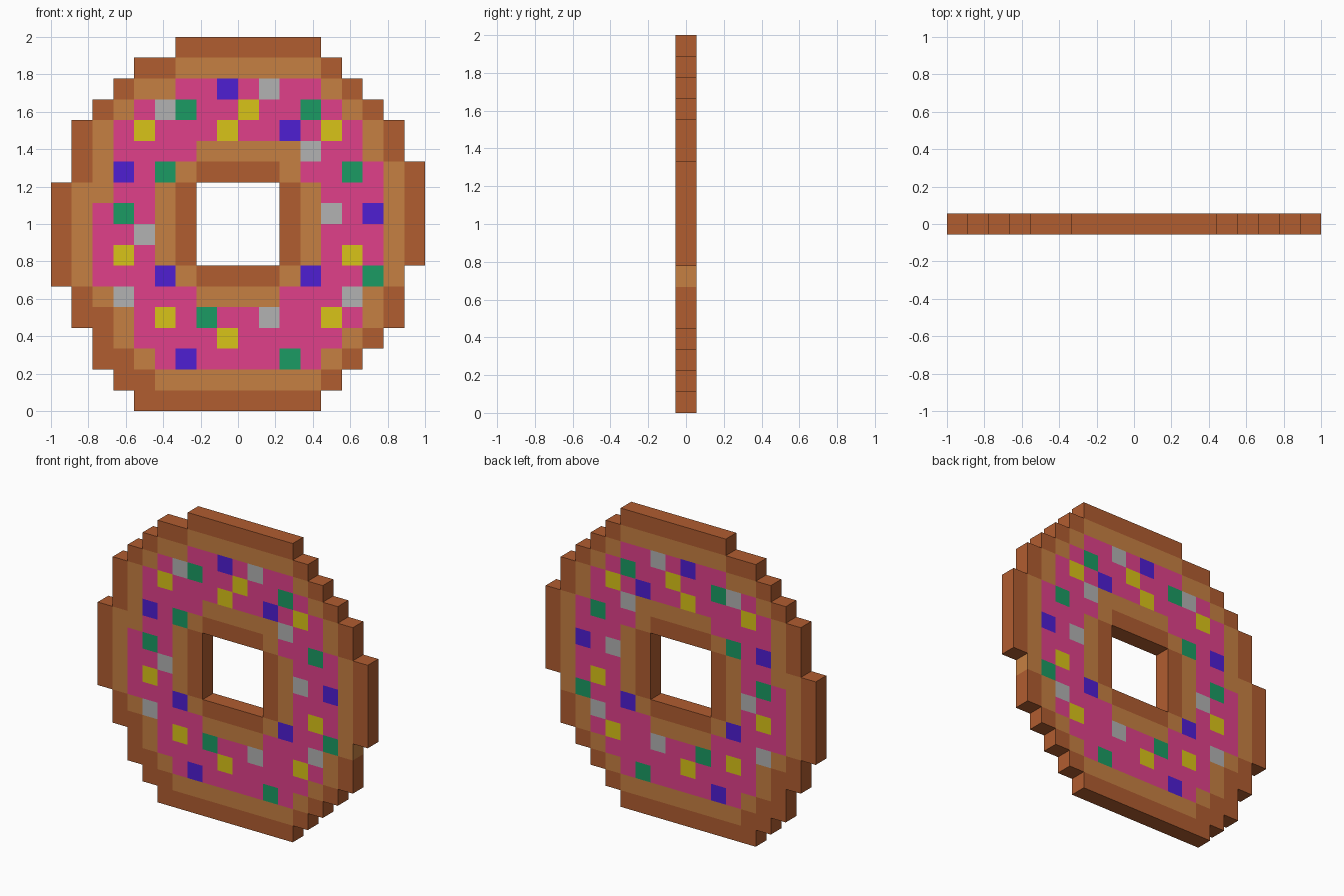
import bpy, bmesh

if "Cube" in bpy.data.objects:
    bpy.data.objects.remove(bpy.data.objects["Cube"])

# Pixel-art ring: 18 x 18 square cells, one cell deep
N = 18
C = 2 / N
ROWS = [
    "......DDDDDDD.....",
    "....DDLLLLLLLD....",
    "...DLLPPBPWPPLD...",
    "..DLPWGPPYPPGPLD..",
    ".DLPYPPPYPPBPYPLD.",
    ".DLPPPPLLLLLWPPLD.",
    ".DLBPGLDDDDLPPGPLD",
    "DLLPPLD....DLPPPLD",
    "DLPGPLD....DLWPBLD",
    "DLPPWLD....DLPPPLD",
    "DLPYPLD....DLPYPLD",
    "DLPPPBLDDDDLBPPGL.",
    ".DLWPPPLLLLPPPWLD.",
    ".DDLPYPGPPWPPYPLD.",
    "..DLPPPPYPPPPPLD..",
    "..DDLPBPPPPGPLD...",
    "...DDLLLLLLLLD....",
    "....DDDDDDDDD.....",
]

# Part name and sRGB colour for each letter
PARTS = {
    "D": ("dark_crust", (177, 93, 48)),
    "L": ("light_dough", (198, 128, 66)),
    "P": ("pink_icing", (224, 64, 138)),
    "W": ("grey_sprinkles", (178, 178, 178)),
    "G": ("green_sprinkles", (27, 155, 99)),
    "Y": ("yellow_sprinkles", (217, 196, 24)),
    "B": ("blue_sprinkles", (78, 30, 210)),
}


def cell(r, c):
    return ROWS[r][c] if 0 <= r < N and 0 <= c < N else "."


def linear(v):
    v /= 255
    return v / 12.92 if v <= 0.04045 else ((v + 0.055) / 1.055) ** 2.4


def build_part(letter, name, rgb):
    bm = bmesh.new()
    h = C / 2

    def quad(*pts):
        bm.faces.new([bm.verts.new(p) for p in pts])

    for r in range(N):
        for c in range(N):
            if cell(r, c) != letter:
                continue
            x0, z1 = -1 + c * C, 2 - r * C
            x1, z0 = x0 + C, z1 - C
            # front and back
            quad((x0, -h, z0), (x1, -h, z0), (x1, -h, z1), (x0, -h, z1))
            quad((x1, h, z0), (x0, h, z0), (x0, h, z1), (x1, h, z1))
            # walls only where the neighbouring cell is empty
            if cell(r, c - 1) == ".":
                quad((x0, h, z0), (x0, -h, z0), (x0, -h, z1), (x0, h, z1))
            if cell(r, c + 1) == ".":
                quad((x1, -h, z0), (x1, h, z0), (x1, h, z1), (x1, -h, z1))
            if cell(r - 1, c) == ".":
                quad((x0, -h, z1), (x1, -h, z1), (x1, h, z1), (x0, h, z1))
            if cell(r + 1, c) == ".":
                quad((x0, h, z0), (x1, h, z0), (x1, -h, z0), (x0, -h, z0))
    bmesh.ops.remove_doubles(bm, verts=bm.verts, dist=1e-4)
    mesh = bpy.data.meshes.new(name)
    bm.to_mesh(mesh)
    bm.free()
    mat = bpy.data.materials.new(name)
    mat.diffuse_color = (*map(linear, rgb), 1)
    mat.use_nodes = True
    mat.node_tree.nodes["Principled BSDF"].inputs["Base Color"].default_value = mat.diffuse_color
    mesh.materials.append(mat)
    bpy.context.collection.objects.link(bpy.data.objects.new(name, mesh))


for letter, (name, rgb) in PARTS.items():
    build_part(letter, name, rgb)
